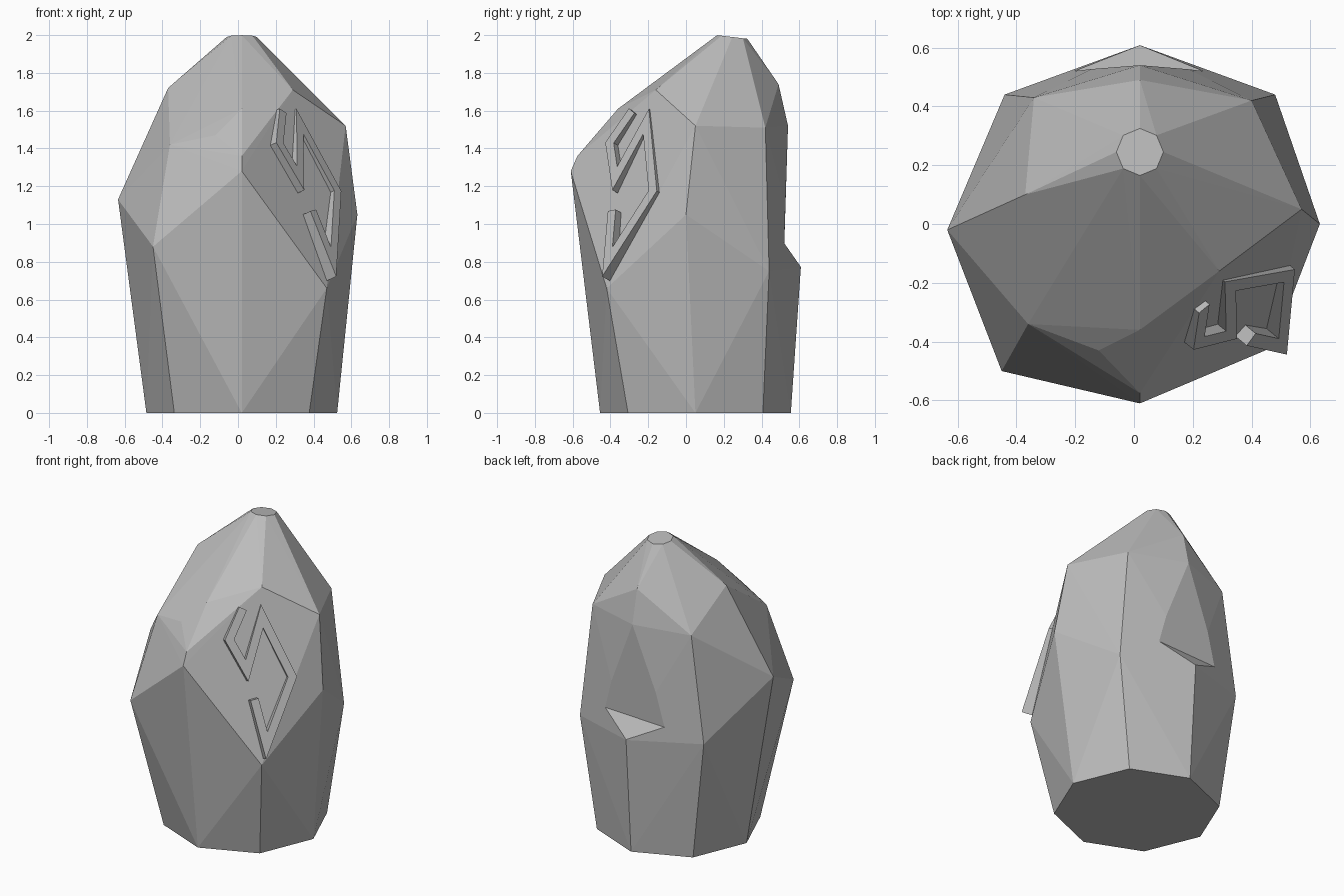
import bpy, bmesh
from math import sin, cos, pi
from mathutils import Vector

cube = bpy.data.objects.get("Cube")
if cube:
    bpy.data.objects.remove(cube, do_unlink=True)

stone = bpy.data.materials.new("grey stone")
stone.use_nodes = True
grey = (0.5, 0.5, 0.5, 1)
stone.diffuse_color = grey
stone.node_tree.nodes["Principled BSDF"].inputs["Base Color"].default_value = grey


def finish(bm, name):
    bmesh.ops.recalc_face_normals(bm, faces=bm.faces)
    mesh = bpy.data.meshes.new(name)
    bm.to_mesh(mesh)
    bm.free()
    mesh.materials.append(stone)
    obj = bpy.data.objects.new(name, mesh)
    bpy.context.collection.objects.link(obj)
    return obj


def hull(points, name):
    bm = bmesh.new()
    for p in points:
        bm.verts.new(p)
    out = bmesh.ops.convex_hull(bm, input=bm.verts)
    loose = {g for g in out["geom_interior"] + out["geom_unused"]
             if isinstance(g, bmesh.types.BMVert)}
    bmesh.ops.delete(bm, geom=list(loose), context="VERTS")
    bmesh.ops.dissolve_limit(bm, angle_limit=0.02, verts=bm.verts, edges=bm.edges)
    return finish(bm, name)


def octagon(cx, cy, radius, z, slope=0):
    for i in range(8):
        dy = radius * sin(i * pi / 4)
        yield (cx + radius * cos(i * pi / 4), cy + dy, z - slope * dy)


# Boulder: octagonal foot, uneven waist and shoulder, small cut-off tip
waist = [(.02, -.61, 1.28), (.47, -.42, .66), (.632, 0, 1.05), (.48, .44, .75),
         (.02, .608, .77), (-.44, .44, .8), (-.635, -.02, 1.13), (-.45, -.5, .88)]
shoulder = [(.02, -.36, 1.61), (.29, -.16, 1.71), (.57, .05, 1.52), (.4, .42, 1.51),
            (.02, .54, 1.52), (-.34, .43, 1.5), (-.37, .1, 1.72), (-.36, -.34, 1.42)]
crown = [(.02, .49, 1.74), (.02, -.575, 1.36), (-.12, -.43, 1.47)]
boulder = hull([*octagon(.02, .05, .505, 0), *waist, *shoulder, *crown,
                *octagon(.02, .245, .08, 1.99, .12)], "boulder")

# Chipped hollow in the back
chip = [Vector(p) for p in ((.02, .61, .77), (.28, .52, .9), (.02, .54, 1.52), (-.26, .52, .88))]
cutter = hull(chip + [p + Vector((0, .4, 0)) for p in chip], "chip_cutter")
cutter.hide_render = True
cutter.hide_viewport = True
cutter.display_type = "WIRE"
cut = boulder.modifiers.new("chip", "BOOLEAN")
cut.operation = "DIFFERENCE"
cut.solver = "EXACT"
cut.object = cutter

# Raised zigzag mark: a mitred stroke extruded from the sloping facet
normal = Vector((.726, -.598, .339)).normalized()
across = Vector((0, 0, 1)).cross(normal).normalized()
up = normal.cross(across)
path = [Vector(p) for p in ((-.07, 1.38), (-.172, 1.2), (-.08, 1.0), (.045, 1.32),
                            (.2, .93), (0, .53), (-.05, .82))]
half = .026
bm = bmesh.new()
sections = []
for i, p in enumerate(path):
    before = (p - path[i - 1]).normalized() if i else None
    after = (path[i + 1] - p).normalized() if i + 1 < len(path) else None
    before, after = before or after, after or before
    side_a = Vector((-before.y, before.x))
    side_b = Vector((-after.y, after.x))
    miter = (side_a + side_b).normalized()
    offset = miter * (half / max(miter.dot(side_a), .28))
    ring = []
    for sign, height in ((1, .79), (-1, .79), (-1, .888), (1, .888)):
        q = p + offset * sign
        ring.append(bm.verts.new(across * q.x + up * q.y + normal * height))
    sections.append(ring)
for a, b in zip(sections, sections[1:]):
    for k in range(4):
        n = (k + 1) % 4
        bm.faces.new((a[k], a[n], b[n], b[k]))
bm.faces.new(sections[0])
bm.faces.new(sections[-1])
finish(bm, "zigzag_mark")
